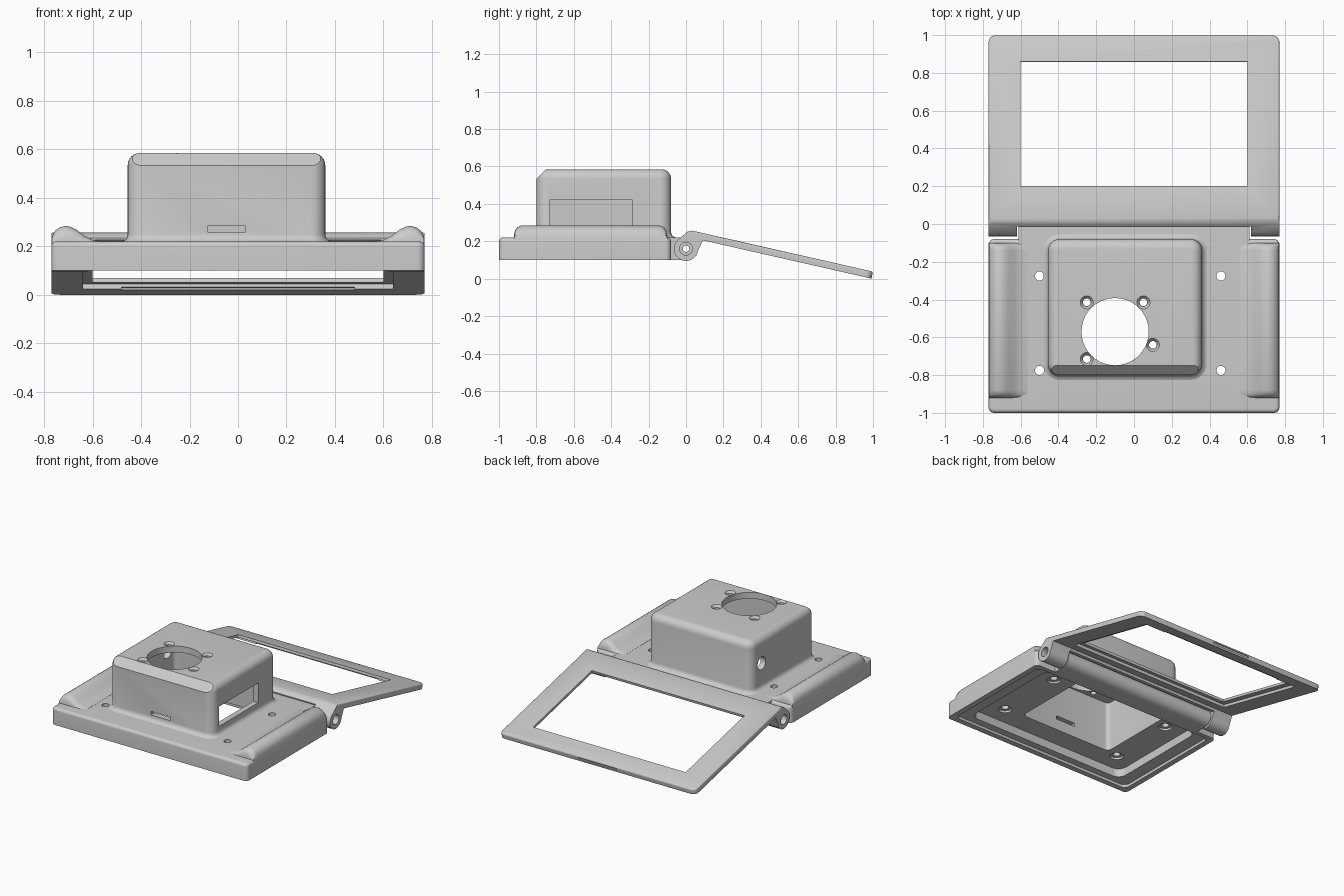
import bpy, bmesh
from math import sin, cos, pi, radians, atan2
from mathutils import Matrix, Vector

cube = bpy.data.objects.get("Cube")
if cube:
    bpy.data.objects.remove(cube)

grey = bpy.data.materials.new("plain grey plastic")
grey.use_nodes = True
colour = (0.6, 0.6, 0.6, 1)
grey.diffuse_color = colour
grey.node_tree.nodes["Principled BSDF"].inputs["Base Color"].default_value = colour


def to_object(name, bm):
    bmesh.ops.recalc_face_normals(bm, faces=bm.faces)
    mesh = bpy.data.meshes.new(name)
    bm.to_mesh(mesh)
    bm.free()
    mesh.materials.append(grey)
    obj = bpy.data.objects.new(name, mesh)
    bpy.context.collection.objects.link(obj)
    return obj


def loft(name, rings):
    """Closed skin through equal-length rings of points."""
    bm = bmesh.new()
    loops = [[bm.verts.new(p) for p in ring] for ring in rings]
    for a, b in zip(loops, loops[1:]):
        for i in range(len(a)):
            j = (i + 1) % len(a)
            bm.faces.new((a[i], a[j], b[j], b[i]))
    bm.faces.new(loops[0])
    bm.faces.new(loops[-1])
    return to_object(name, bm)


def rounded_rect(x0, x1, y0, y1, r, z, grow=0, steps=6):
    x0, x1, y0, y1, r = x0 - grow, x1 + grow, y0 - grow, y1 + grow, r + grow
    corners = ((x1 - r, y1 - r), (x0 + r, y1 - r), (x0 + r, y0 + r), (x1 - r, y0 + r))
    return [(cx + r * cos(a), cy + r * sin(a), z)
            for q, (cx, cy) in enumerate(corners)
            for a in [(q + s / steps) * pi / 2 for s in range(steps + 1)]]


def slab(name, x0, x1, y0, y1, r, z0, z1, fillet=0):
    """Rounded block with an optional filleted top rim."""
    rings = [(0, z0), (0, z1)]
    if fillet:
        arc = [i * pi / 12 for i in range(7)]
        rings = [(0, z0)] + [(-fillet * (1 - cos(a)), z1 - fillet * (1 - sin(a))) for a in arc]
    return loft(name, [rounded_rect(x0, x1, y0, y1, r, z, g) for g, z in rings])


def prism(name, profile, x0, x1):
    return loft(name, [[(x, y, z) for y, z in profile] for x in (x0, x1)])


def box(x0, x1, y0, y1, z0, z1, matrix=Matrix()):
    obj = prism("cutter", [(y0, z0), (y1, z0), (y1, z1), (y0, z1)], x0, x1)
    obj.data.transform(matrix)
    return obj


def cylinder(centre, r, depth, axis="Z", r2=None):
    bm = bmesh.new()
    turn = Matrix.Rotation(pi / 2, 4, "Y") if axis == "X" else Matrix()
    bmesh.ops.create_cone(bm, cap_ends=True, segments=40, radius1=r, radius2=r2 or r,
                          depth=depth, matrix=Matrix.Translation(centre) @ turn)
    return to_object("cutter", bm)


def cut(obj, cutters):
    """Subtract the cutters, keep the result and drop the cutters."""
    for c in cutters:
        c.hide_render = True
        m = obj.modifiers.new("cut", "BOOLEAN")
        m.operation, m.solver, m.object = "DIFFERENCE", "EXACT", c
    bpy.context.view_layer.update()
    result = bpy.data.meshes.new_from_object(obj.evaluated_get(bpy.context.evaluated_depsgraph_get()))
    obj.modifiers.clear()
    obj.data = result
    for c in cutters:
        bpy.data.objects.remove(c)


parts = []

# Base tray: shell with a stepped pocket below, screw holes and the housing opening
tray = slab("base_tray", -0.77, 0.77, -1, -0.08, 0.03, 0.1, 0.22, 0.02)
cutters = [slab("cutter", -0.73, 0.73, -0.96, -0.11, 0.04, 0.05, 0.12),
           slab("cutter", -0.64, 0.64, -0.91, -0.13, 0.06, 0.04, 0.18),
           slab("cutter", -0.415, 0.32, -0.76, -0.12, 0.03, 0.03, 0.4)]
for x in (-0.5, 0.46):
    for y in (-0.775, -0.275):
        cutters += [cylinder((x, y, 0.2), 0.024, 0.3),
                    cylinder((x, y, 0.17), 0.045, 0.05)]
cut(tray, cutters)
parts.append(tray)

# Housing: flared foot, filleted roof, chamfered front edge
HX0, HX1, HY0, HY1, TOP = -0.455, 0.36, -0.8, -0.08, 0.585
levels = [(0.025, 0.212), (0.025, 0.22), (0.011, 0.226), (0.003, 0.237), (0, 0.25)]
R = 0.05
levels += [(-R * (1 - cos(a)), TOP - R * (1 - sin(a))) for a in [i * pi / 12 for i in range(7)]]
housing = loft("housing", [rounded_rect(HX0, HX1, HY0, HY1, 0.06, z, g) for g, z in levels])
tilt = Matrix.Translation((0, HY0, TOP - 0.052)) @ Matrix.Rotation(radians(45), 4, "X")
cutters = [box(-1, 1, -0.3, 0.3, 0, 0.2, tilt),
           slab("cutter", HX0 + 0.04, HX1 - 0.04, HY0 + 0.04, HY1 - 0.04, 0.03, 0.1, TOP - 0.045),
           cylinder((-0.1, -0.57, TOP), 0.178, 0.3),
           box(0.25, 0.5, -0.73, -0.285, 0.28, 0.42),
           box(-0.125, 0.03, -0.9, -0.7, 0.26, 0.285),
           cylinder((-0.45, -0.2, 0.4), 0.045, 0.2, "X")]
for x, y in ((-0.25, -0.415), (0.05, -0.415), (0.1, -0.64), (-0.25, -0.715)):
    cutters += [cylinder((x, y, TOP), 0.02, 0.3),
                cylinder((x, y, TOP), 0.022, 0.03, r2=0.047)]
cut(housing, cutters)
parts.append(housing)

# Side rails: swept bulge with softened ends, mirrored left and right
bulge = [(0.56, 0.2), (0.56, 0.221), (0.6, 0.227), (0.635, 0.245), (0.665, 0.268), (0.69, 0.281),
         (0.71, 0.285), (0.735, 0.279), (0.755, 0.264), (0.767, 0.243), (0.769, 0.2)]
ends = [(0, 0.4), (0.006, 0.68), (0.017, 0.88), (0.04, 1)]
stations = [(-0.92 + d, s) for d, s in ends] + [(-0.1 - d, s) for d, s in reversed(ends)]
for side, label in ((1, "left"), (-1, "right")):
    parts.append(loft(label + "_side_rail",
                      [[(side * x, y, 0.2 + (z - 0.2) * s) for x, z in bulge] for y, s in stations]))

# Hinge tongue with its barrel
HZ = 0.16


def arc(r, a0, a1, steps=20):
    angles = [radians(a0 + (a1 - a0) * i / steps) for i in range(steps + 1)]
    return [(r * cos(a), HZ + r * sin(a)) for a in angles]


tongue = prism("hinge_tongue", [(-0.1, 0.1)] + arc(0.06, -90, 90) + [(-0.1, 0.22)], -0.612, 0.612)
cut(tongue, [cylinder((0, 0, HZ), 0.018, 2, "X")])
parts.append(tongue)

# Lid: sloping frame with a knuckle at each end
slope = atan2(0.22, 0.97)
frame = Matrix.Translation((0, 0.02, 0.26)) @ Matrix.Rotation(-slope, 4, "X")
LENGTH, THICK = 1.005, 0.038


def on_lid(u, n):
    p = frame @ Vector((0, u, n))
    return p.y, p.z


profile = [on_lid(0.012, 0), on_lid(LENGTH, 0), on_lid(LENGTH, -THICK), on_lid(0.08, -THICK)]
profile += arc(0.065, -10, -220) + [(0.005, 0.25)]
lid = prism("lid_frame", profile, -0.77, 0.77)

# Round the far corners and soften the upper rim
bm = bmesh.new()
bm.from_mesh(lid.data)
far = [e for e in bm.edges if all(v.co.y > 0.95 for v in e.verts)
       and abs(e.verts[0].co.x - e.verts[1].co.x) < 0.01]
bmesh.ops.bevel(bm, geom=far, offset=0.035, segments=5, profile=0.5, affect="EDGES")
inverse = frame.inverted()
rim = [e for e in bm.edges if all(abs((inverse @ v.co).z) < 0.001 for v in e.verts)
       and any(v.co.y > 0.9 for v in e.verts)]
bmesh.ops.bevel(bm, geom=rim, offset=0.01, segments=3, profile=0.5, affect="EDGES")
bm.to_mesh(lid.data)
bm.free()

cutters = [box(-0.6, 0.6, 0.185, 0.862, -0.2, 0.2, frame),
           box(-0.64, 0.64, 0.15, 0.897, -0.1, -0.018, frame),
           box(-0.48, 0.48, 0.88, 0.912, -0.1, -0.03, frame),
           box(-0.15, 0.15, LENGTH - 0.008, 1.1, -0.025, -0.012, frame),
           box(-0.62, 0.62, -0.2, -0.013, 0, 0.4),
           box(-0.62, 0.62, -0.2, 0.09, 0, 0.19),
           cylinder((0, 0, HZ), 0.068, 1.24, "X"),
           cylinder((0, 0, HZ), 0.017, 2, "X")]
cutters += [cylinder((s * 0.77, 0, HZ), 0.034, 0.08, "X") for s in (-1, 1)]
cut(lid, cutters)
parts.append(lid)

# Smooth the rounded areas, keep the edges crisp
bpy.ops.object.select_all(action="DESELECT")
for obj in parts:
    obj.select_set(True)
bpy.context.view_layer.objects.active = parts[0]
bpy.ops.object.shade_smooth_by_angle(angle=radians(35))
